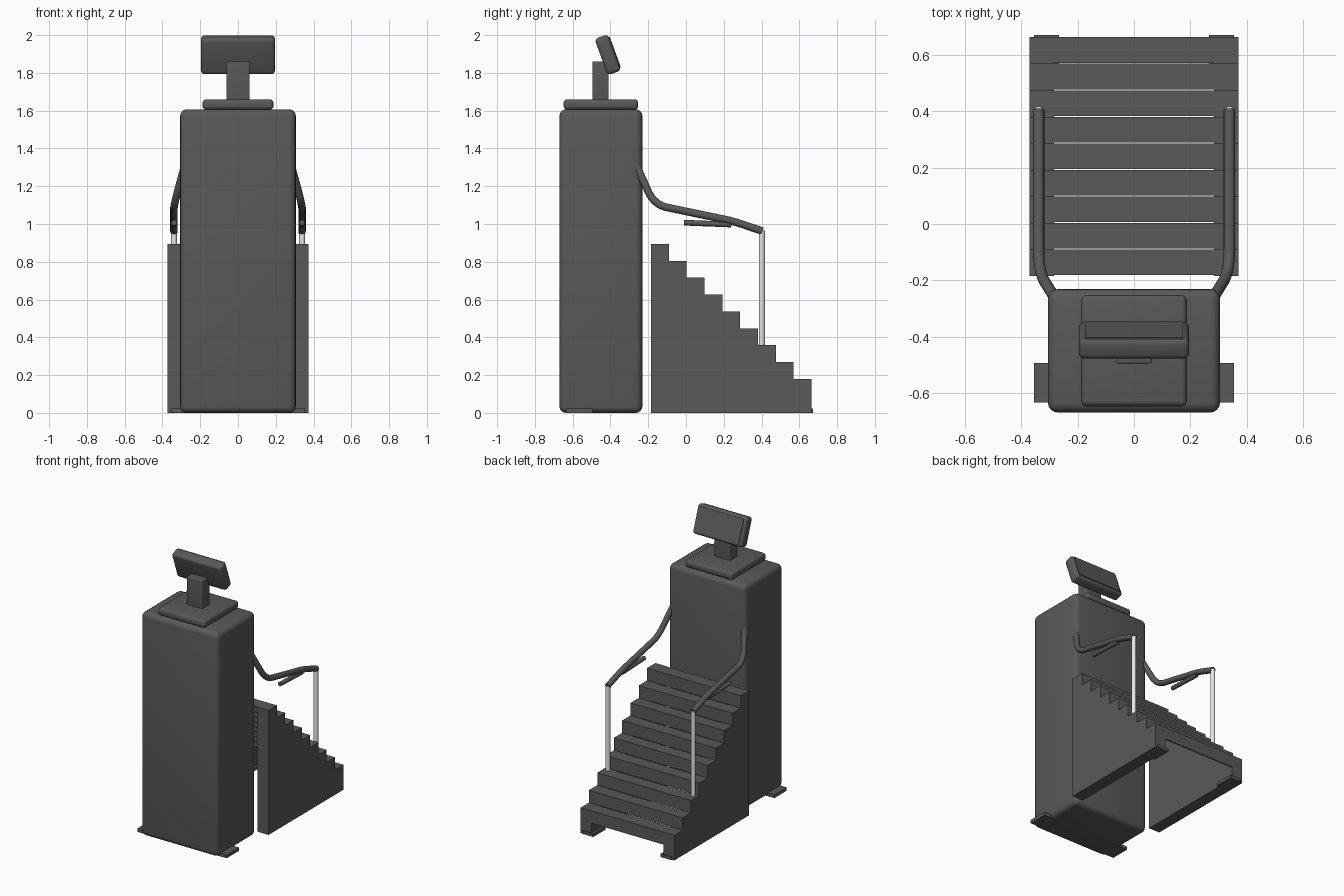
import bpy
import bmesh
from math import radians
from mathutils import Vector

if "Cube" in bpy.data.objects:
    bpy.data.objects.remove(bpy.data.objects["Cube"])


def material(name, rgb):
    mat = bpy.data.materials.new(name)
    mat.use_nodes = True
    mat.diffuse_color = (*rgb, 1)
    mat.node_tree.nodes["Principled BSDF"].inputs["Base Color"].default_value = (*rgb, 1)
    return mat


charcoal = material("charcoal", (0.1, 0.1, 0.103))
silver = material("silver", (0.8, 0.8, 0.8))


def finish(name, bm, mat):
    bmesh.ops.recalc_face_normals(bm, faces=bm.faces)
    mesh = bpy.data.meshes.new(name)
    bm.to_mesh(mesh)
    bm.free()
    mesh.materials.append(mat)
    obj = bpy.data.objects.new(name, mesh)
    bpy.context.collection.objects.link(obj)
    return obj


def smooth(obj):
    bpy.ops.object.select_all(action="DESELECT")
    obj.select_set(True)
    bpy.context.view_layer.objects.active = obj
    bpy.ops.object.shade_smooth_by_angle(angle=radians(35))


def box(name, low, high, bevel=0.0):
    low, high = Vector(low), Vector(high)
    bm = bmesh.new()
    bmesh.ops.create_cube(bm, size=1)
    bmesh.ops.scale(bm, vec=high - low, verts=bm.verts)
    if bevel:
        bmesh.ops.bevel(bm, geom=bm.edges[:], offset=bevel, segments=4,
                        profile=0.5, affect="EDGES")
    obj = finish(name, bm, charcoal)
    obj.location = (low + high) / 2
    if bevel:
        smooth(obj)
    return obj


def tube(name, points, radius, mat):
    curve = bpy.data.curves.new(name, "CURVE")
    curve.dimensions = "3D"
    curve.bevel_depth = radius
    curve.bevel_resolution = 6
    curve.use_fill_caps = True
    spline = curve.splines.new("POLY")
    spline.points.add(len(points) - 1)
    for p, co in zip(spline.points, points):
        p.co = (*co, 1)
    obj = bpy.data.objects.new(name, curve)
    bpy.context.collection.objects.link(obj)
    bpy.ops.object.select_all(action="DESELECT")
    obj.select_set(True)
    bpy.context.view_layer.objects.active = obj
    bpy.ops.object.convert(target="MESH")
    obj = bpy.context.view_layer.objects.active
    obj.data.materials.clear()
    obj.data.materials.append(mat)
    smooth(obj)


def rounded(a, corner, b, steps=6):
    """Quadratic bend between two straight runs."""
    a, corner, b = Vector(a), Vector(corner), Vector(b)
    return [a.lerp(corner, t).lerp(corner.lerp(b, t), t)
            for t in (i / steps for i in range(steps + 1))]


# Tower, top plate and neck
box("tower", (-0.306, -0.67, 0), (0.306, -0.231, 1.607), 0.035)
box("top_plate", (-0.188, -0.648, 1.605), (0.188, -0.253, 1.66), 0.02)
box("display_neck", (-0.062, -0.496, 1.65), (0.062, -0.41, 1.861), 0.006)

# Tilted display with a thin screen plate on its user side
tilt = radians(20)
center = Vector((0, -0.414, 1.896))
display = box("display", (-0.196, -0.0375, -0.102), (0.196, 0.0375, 0.102), 0.02)
screen = box("display_screen", (-0.175, 0.036, -0.085), (0.175, 0.0425, 0.085))
for part in (display, screen):
    offset = part.location.copy()
    part.rotation_euler.x = tilt
    part.location = center + part.rotation_euler.to_matrix() @ offset

# Thin treads and risers, open underneath, with a hairline gap behind each tread
COUNT, RISE, RUN = 9, 0.0893, 0.0943
REAR, INNER, OUTER = 0.664, 0.285, 0.372
SHEET, GAP = 0.008, 0.003
corners = [(REAR - i * RUN, 0.18 + i * RISE) for i in range(COUNT)]
for i, (back, top) in enumerate(corners, 1):
    box(f"riser_{i}", (-INNER, back - SHEET, top - RISE), (INNER, back, top))
    box(f"tread_{i}", (-INNER, back - RUN + GAP, top - SHEET), (INNER, back - SHEET, top))

# Stepped outline shared by both side panels
outline = [(REAR - COUNT * RUN, 0), (REAR, 0)]
for back, top in corners:
    outline += [(back, top), (back - RUN, top)]

for side, label in ((1, "left"), (-1, "right")):
    # Side panel
    bm = bmesh.new()
    face = bm.faces.new([bm.verts.new((side * INNER, y, z)) for y, z in outline])
    grown = bmesh.ops.extrude_face_region(bm, geom=[face])
    bmesh.ops.translate(bm, vec=(side * (OUTER - INNER), 0, 0),
                        verts=[v for v in grown["geom"] if isinstance(v, bmesh.types.BMVert)])
    finish(f"{label}_side_panel", bm, charcoal)

    # Feet under tower and stairs
    xs = sorted((side * 0.267, side * 0.355))
    box(f"{label}_tower_foot", (xs[0], -0.635, 0), (xs[1], -0.495, 0.024))
    box(f"{label}_stair_foot", (xs[0], 0.53, 0), (xs[1], 0.672, 0.022))

    # Handrail, grip bar and support post
    x = side * 0.339
    rail = [(side * 0.282, -0.262, 1.31)]
    rail += rounded((side * 0.322, -0.197, 1.165), (x, -0.162, 1.095), (x, -0.087, 1.085))
    rail += rounded((x, 0.2, 1.025), (x, 0.25, 1.015), (x, 0.3, 0.998), 3)
    rail.append((x, 0.405, 0.962))
    tube(f"{label}_handrail", rail, 0.02, charcoal)
    tube(f"{label}_grip_bar", [(x, -0.01, 1.007), (x, 0.24, 0.997)], 0.015, charcoal)
    tube(f"{label}_post", [(x, 0.402, 0.35), (x, 0.402, 0.965)], 0.016, silver)
